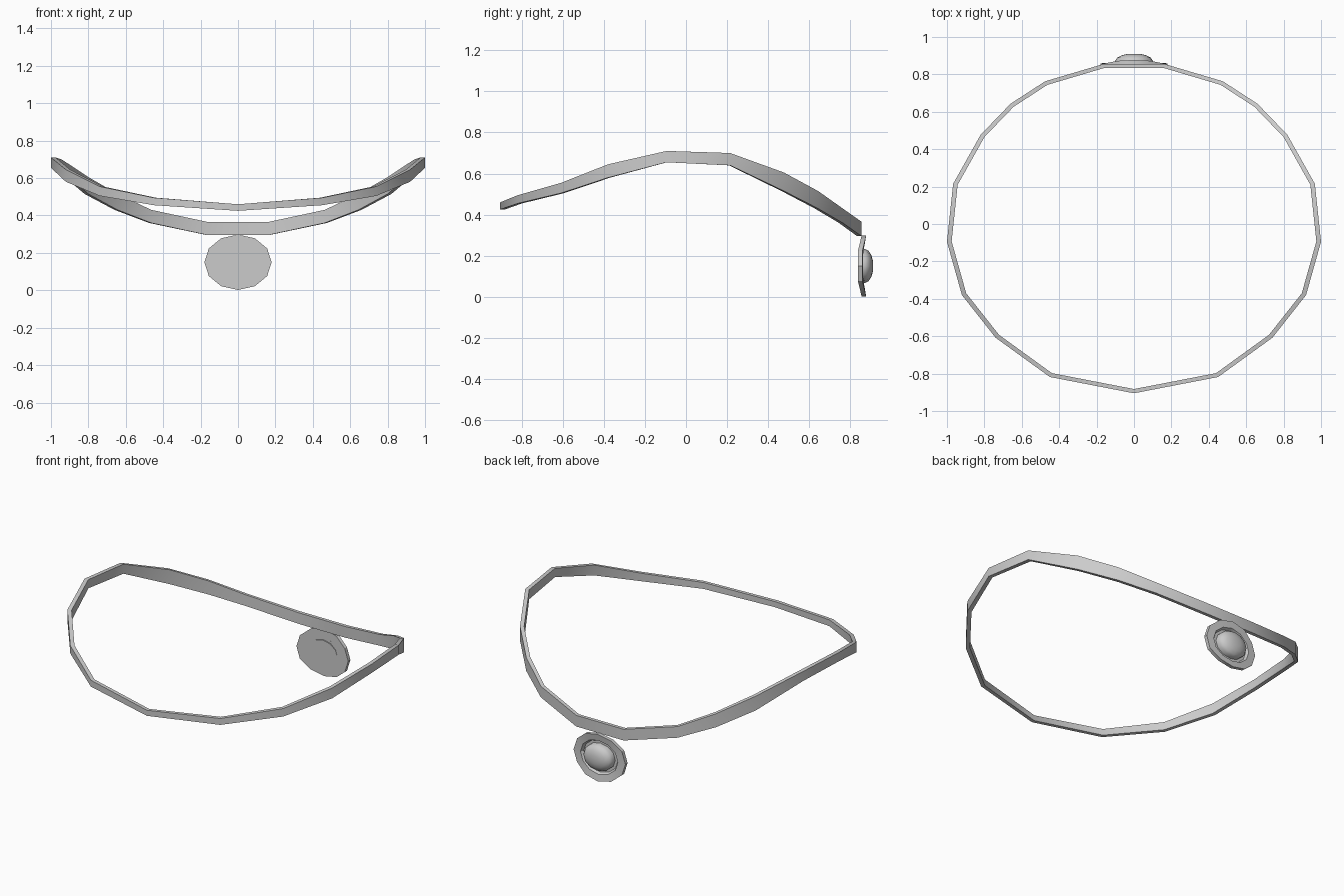
import bpy, bmesh, math

cube = bpy.data.objects.get("Cube")
if cube:
    bpy.data.objects.remove(cube, do_unlink=True)

# Plain grey metal
grey = bpy.data.materials.new("grey_metal")
grey.use_nodes = True
colour = (0.6, 0.6, 0.6, 1)
grey.diffuse_color = colour
grey.node_tree.nodes["Principled BSDF"].inputs["Base Color"].default_value = colour


def finish(name, bm, angle):
    """Turn a bmesh into a named, shaded object."""
    bmesh.ops.recalc_face_normals(bm, faces=bm.faces)
    mesh = bpy.data.meshes.new(name)
    bm.to_mesh(mesh)
    bm.free()
    mesh.materials.append(grey)
    obj = bpy.data.objects.new(name, mesh)
    bpy.context.collection.objects.link(obj)
    bpy.ops.object.select_all(action="DESELECT")
    obj.select_set(True)
    bpy.context.view_layer.objects.active = obj
    bpy.ops.object.shade_smooth_by_angle(angle=math.radians(angle))
    return obj


def bridge(bm, first, second):
    """Join two closed loops with quads."""
    count = len(first)
    for i in range(count):
        j = (i + 1) % count
        bm.faces.new((first[i], first[j], second[j], second[i]))


def spun_oval(name, rings, centre_z, sides, bend=0.0, angle=30):
    """Oval solid around the y axis; each ring is (scale, y). Ends are capped."""
    bm = bmesh.new()
    loops = []
    for scale, y in rings:
        loop = []
        for i in range(sides):
            a = math.tau * i / sides
            dz = scale * RADIUS_Z * math.sin(a)
            lift = bend * max(0, abs(dz) / RADIUS_Z - 0.5) * 2
            loop.append(bm.verts.new((scale * RADIUS_X * math.cos(a), y + lift, centre_z + dz)))
        loops.append(loop)
    for first, second in zip(loops, loops[1:]):
        bridge(bm, first, second)
    bm.faces.new(loops[0])
    bm.faces.new(loops[-1])
    return finish(name, bm, angle)


# Neck band: left half of the path as (x, y, top, bottom), mirrored to the right
half = [
    (0, -0.905, 0.46, 0.425),
    (0.45, -0.818, 0.495, 0.455),
    (0.74, -0.608, 0.555, 0.505),
    (0.92, -0.38, 0.645, 0.58),
    (1.0, -0.095, 0.71, 0.655),
    (0.967, 0.215, 0.70, 0.64),
    (0.82, 0.477, 0.605, 0.515),
    (0.66, 0.643, 0.515, 0.43),
    (0.475, 0.763, 0.43, 0.36),
    (0.165, 0.855, 0.365, 0.295),
]
path = half + [(-x, y, top, low) for x, y, top, low in reversed(half[1:])]
INNER = 0.975
bm = bmesh.new()
sections = []
for x, y, top, low in path:
    corners = [(x, y, low), (x, y, top),
               (x * INNER, y * INNER, top), (x * INNER, y * INNER, low)]
    sections.append([bm.verts.new(c) for c in corners])
for i, section in enumerate(sections):
    bridge(bm, section, sections[(i + 1) % len(sections)])
finish("neck_band", bm, 30)

# Pendant: oval setting with a raised rim and a recess
RADIUS_X, RADIUS_Z, CENTRE_Z = 0.18, 0.148, 0.15
spun_oval("pendant_setting",
          [(1, 0.837), (1, 0.859), (0.72, 0.862), (0.66, 0.846)],
          CENTRE_Z, 12, bend=0.018)

# Domed stone in the recess
spun_oval("pendant_stone",
          [(0.56, 0.843), (0.56, 0.872), (0.5, 0.889), (0.36, 0.902), (0.18, 0.91)],
          CENTRE_Z, 12, angle=50)
